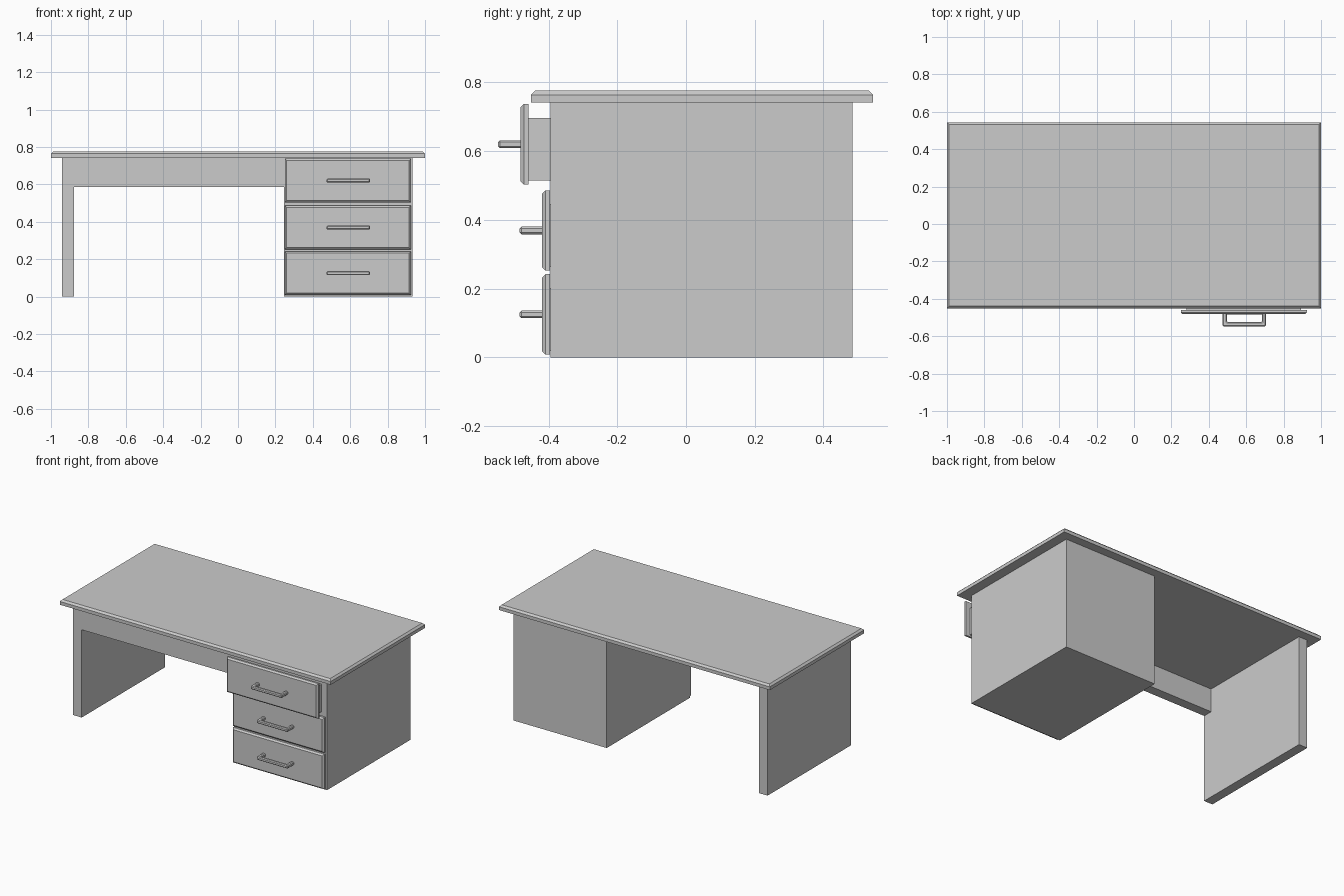
import bpy, bmesh

if "Cube" in bpy.data.objects:
    bpy.data.objects.remove(bpy.data.objects["Cube"])


def finish(name, bm):
    bmesh.ops.recalc_face_normals(bm, faces=bm.faces)
    mesh = bpy.data.meshes.new(name)
    bm.to_mesh(mesh)
    bm.free()
    obj = bpy.data.objects.new(name, mesh)
    bpy.context.collection.objects.link(obj)
    return obj


def box_bm(x, y, z):
    bm = bmesh.new()
    bmesh.ops.create_cube(bm, size=1)
    for v in bm.verts:
        v.co = [r[0] if c < 0 else r[1] for c, r in zip(v.co, (x, y, z))]
    return bm


def box(name, x, y, z, axis=None, sign=1, chamfer=0.0):
    """Box from ranges; optionally chamfer the rim of the face facing sign*axis."""
    bm = box_bm(x, y, z)
    bm.normal_update()
    if axis is not None:
        rim = [e for f in bm.faces if f.normal[axis] * sign > 0.9 for e in f.edges]
        bmesh.ops.bevel(bm, geom=rim, offset=chamfer, segments=1, affect='EDGES')
    return finish(name, bm)


def tray(name, x, y, z, wall):
    """Open-topped drawer body."""
    bm = box_bm(x, y, z)
    bm.normal_update()
    top = [f for f in bm.faces if f.normal.z > 0.9]
    bmesh.ops.inset_region(bm, faces=top, thickness=wall)
    floor = bmesh.ops.extrude_face_region(bm, geom=top)["geom"]
    bmesh.ops.delete(bm, geom=top, context='FACES')
    for v in floor:
        if isinstance(v, bmesh.types.BMVert):
            v.co.z = z[0] + wall
    return finish(name, bm)


def handle(name, cx, cz, y_back):
    """U-shaped pull: a flat profile extruded upward with chamfered edges."""
    w, d, t, h = 0.116, 0.065, 0.022, 0.022
    yf = y_back - d
    pts = [(-w, y_back), (-w, yf), (w, yf), (w, y_back),
           (w - t, y_back), (w - t, yf + t), (t - w, yf + t), (t - w, y_back)]
    bm = bmesh.new()
    face = bm.faces.new([bm.verts.new((cx + px, py, cz - h / 2)) for px, py in pts])
    ext = bmesh.ops.extrude_face_region(bm, geom=[face])["geom"]
    for v in ext:
        if isinstance(v, bmesh.types.BMVert):
            v.co.z += h
    bmesh.ops.recalc_face_normals(bm, faces=bm.faces)
    edges = [e for e in bm.edges if any(v.co.y < y_back - 1e-4 for v in e.verts)]
    bmesh.ops.bevel(bm, geom=edges, offset=0.005, segments=1, affect='EDGES')
    return finish(name, bm)


BODY_Y = (-0.395, 0.485)
TOP_Z = 0.742

# Worktop with chamfered upper rim
box("desktop", (-1, 1), (-0.451, 0.544), (TOP_Z, 0.776), axis=2, chamfer=0.012)

# Supports
box("left_leg_panel", (-0.942, -0.878), BODY_Y, (0, TOP_Z))
box("drawer_pedestal", (0.246, 0.934), BODY_Y, (0, TOP_Z))
box("front_apron", (-0.878, 0.246), (-0.395, -0.33), (0.586, TOP_Z))

# Drawers: bottom centre height and how far each is pulled out
for name, cz, pull in (("top", 0.62, 0.064), ("middle", 0.369, 0.001), ("bottom", 0.125, 0.001)):
    back = BODY_Y[0] - pull
    front = back - 0.023
    box(name + "_drawer_front", (0.25, 0.924), (front, back),
        (cz - 0.117, cz + 0.117), axis=1, sign=-1, chamfer=0.01)
    tray(name + "_drawer_tray", (0.28, 0.894), (back, back + 0.8),
         (cz - 0.106, cz + 0.077), 0.015)
    handle(name + "_drawer_handle", 0.59, cz, front)
